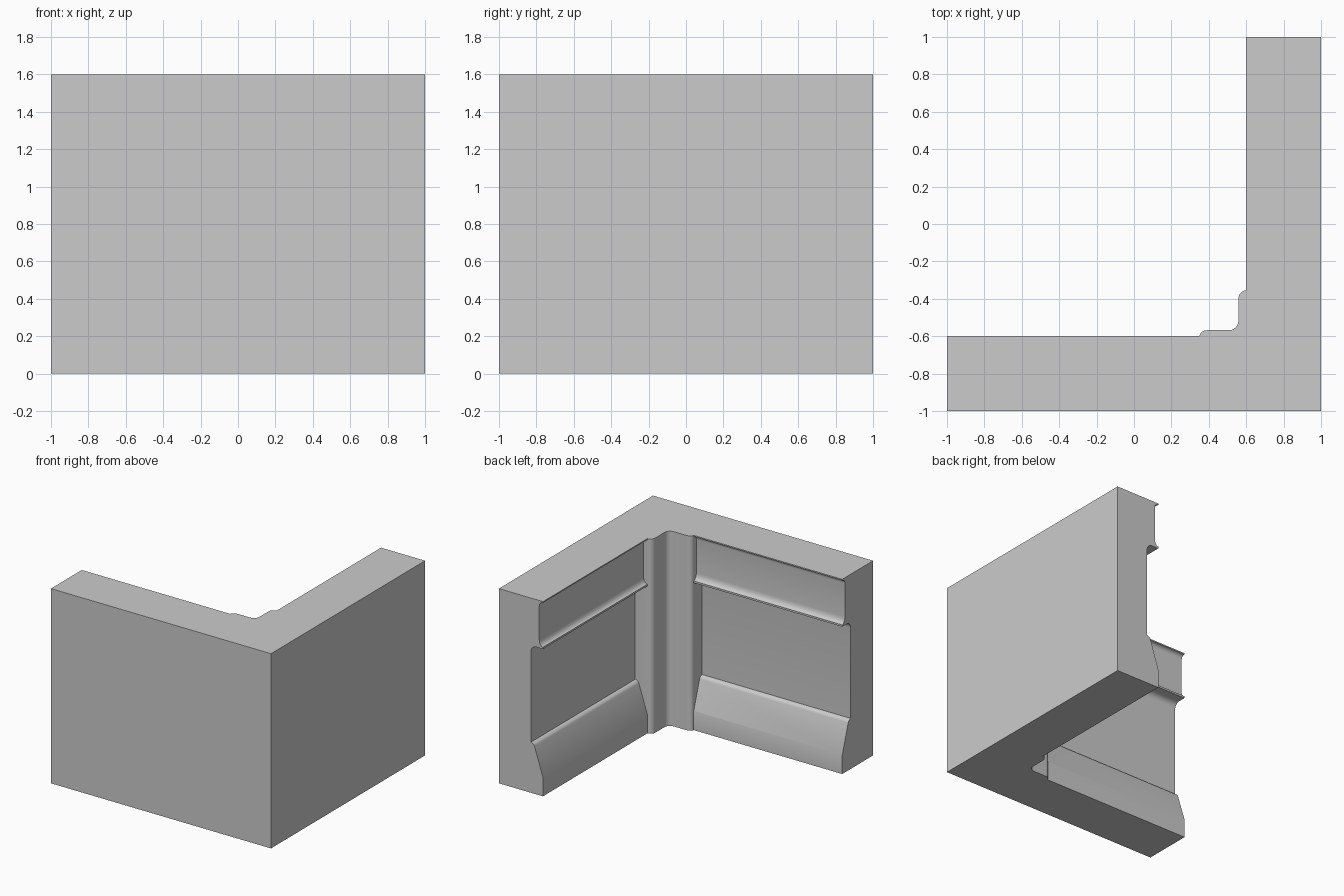
import bpy, bmesh
from math import cos, sin, radians

if "Cube" in bpy.data.objects:
    bpy.data.objects.remove(bpy.data.objects["Cube"])


def arc(cx, cy, rx, ry, a0, a1, n=6):
    """Points on an elliptical arc, angles in degrees."""
    return [(cx + rx * cos(radians(a0 + (a1 - a0) * i / n)),
             cy + ry * sin(radians(a0 + (a1 - a0) * i / n))) for i in range(n + 1)]


def loft(name, rings):
    """Solid skinned through matching rings, capped at both ends."""
    bm = bmesh.new()
    loops = [[bm.verts.new(p) for p in ring] for ring in rings]
    n = len(loops[0])
    for a, b in zip(loops, loops[1:]):
        for i in range(n):
            j = (i + 1) % n
            bm.faces.new((a[i], a[j], b[j], b[i]))
    bm.faces.new(loops[0])
    bm.faces.new(loops[-1])
    bmesh.ops.recalc_face_normals(bm, faces=bm.faces)
    me = bpy.data.meshes.new(name)
    bm.to_mesh(me)
    bm.free()
    ob = bpy.data.objects.new(name, me)
    bpy.context.collection.objects.link(ob)
    return ob


# Wall section as (thickness, height): plinth, recessed panel, moulded frieze
section = [(0, 0), (.4, 0), (.4, .155)]
section += arc(.29, .38, .035, .035, 15, 90)            # rounded plinth lip
section += arc(.34, 1.16, .05, .05, 180, 90)            # cove under the ledge
section += [(.4, 1.21)]
section += arc(.4, 1.28, .034, .055, 270, 180)          # cove above the ledge
section += arc(.4, 1.555, .034, .035, 180, 90)          # cove under the top
section += [(.4, 1.6), (0, 1.6)]

# Section swept round the mitred corner
corner_wall = loft("corner_wall", [
    [(-1, -1 + d, z) for d, z in section],
    [(1 - d, -1 + d, z) for d, z in section],
    [(1 - d, 1, z) for d, z in section]])

# Full-height corner pilaster
plan = [(.85, -.85), (.85, -.355), (.6, -.355)]
plan += arc(.6, -.4, .042, .045, 90, 180)
plan += arc(.508, -.518, .05, .05, 0, -90)
plan += arc(.39, -.602, .04, .034, 90, 180)
plan += [(.35, -.85)]
pilaster = loft("corner_pilaster", [[(x, y, z) for x, y in plan] for z in (0, 1.6)])

# Merge the pilaster into the wall
mod = corner_wall.modifiers.new("join_pilaster", 'BOOLEAN')
mod.operation = 'UNION'
mod.solver = 'EXACT'
mod.object = pilaster
bpy.context.view_layer.objects.active = corner_wall
corner_wall.select_set(True)
bpy.ops.object.modifier_apply(modifier=mod.name)
bpy.data.objects.remove(pilaster)
bpy.ops.object.shade_smooth_by_angle(angle=radians(30))
